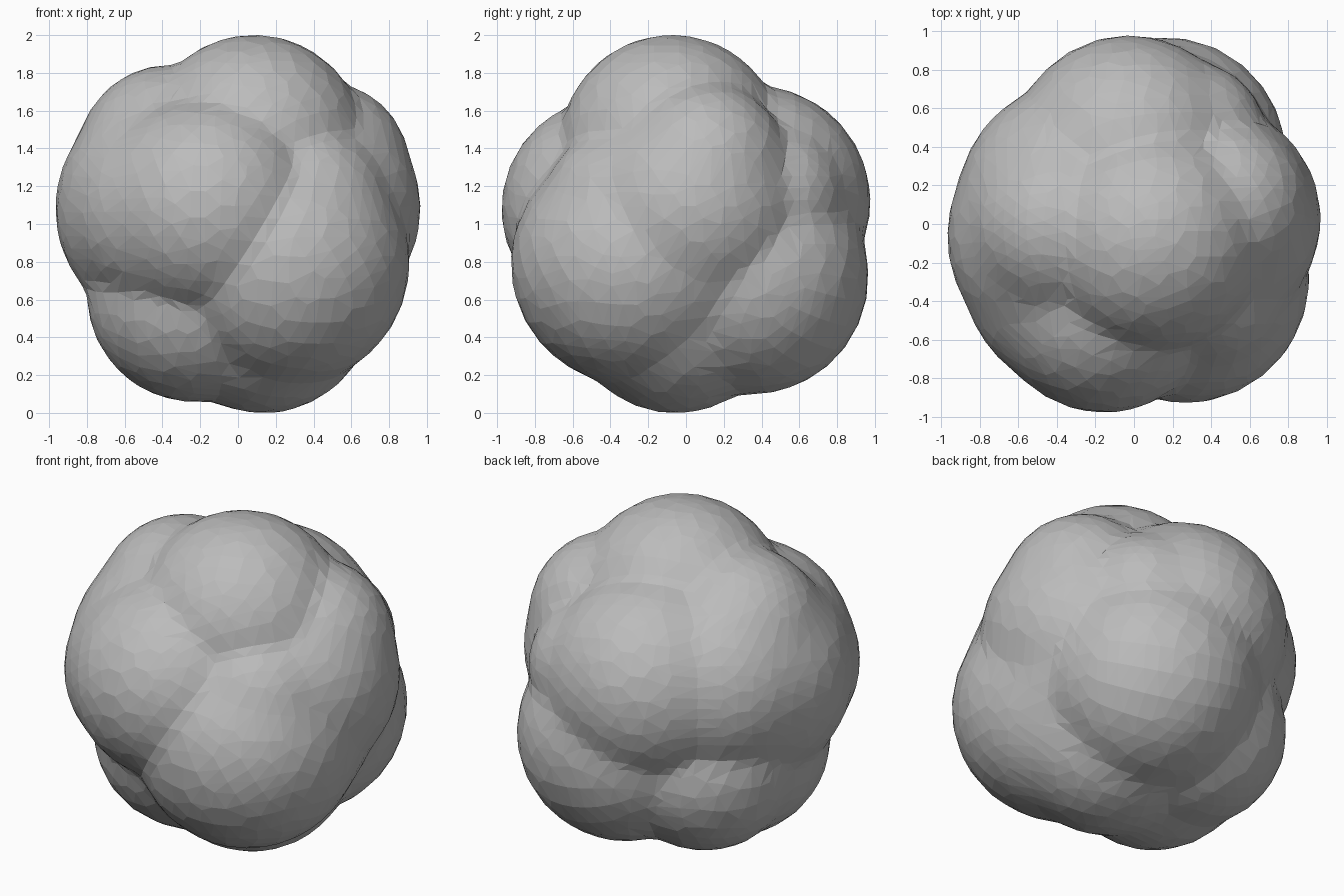
import bpy
import bmesh
import math
from mathutils import Vector

cube = bpy.data.objects.get("Cube")
if cube:
    bpy.data.objects.remove(cube, do_unlink=True)

# Round lumps that make up the boulder: centre (from the core) and radius
LUMPS = {
    "top": ((0.09, -0.07, 0.41), 0.59),
    "left": ((-0.31, -0.06, 0.08), 0.65),
    "left_back": ((-0.30, 0.13, 0.12), 0.60),
    "left_top": ((-0.36, 0.00, 0.36), 0.48),
    "front": ((-0.15, -0.38, 0.08), 0.59),
    "front_left": ((-0.33, -0.30, 0.05), 0.53),
    "front_low": ((0.27, -0.28, -0.21), 0.64),
    "front_side": ((0.36, -0.30, 0.08), 0.45),
    "right": ((0.37, 0.03, 0.08), 0.60),
    "right_top": ((0.46, 0.10, 0.30), 0.45),
    "right_low": ((0.30, -0.08, -0.15), 0.58),
    "back": ((-0.02, 0.37, 0.12), 0.61),
    "back_side": ((0.30, 0.45, 0.14), 0.39),
    "back_low": ((0.17, 0.35, -0.28), 0.62),
    "base": ((0.14, -0.05, -0.42), 0.58),
    "base_front": ((-0.23, -0.10, -0.38), 0.56),
    "base_back": ((-0.26, 0.20, -0.38), 0.53),
}
SHARPNESS = 55


def reach(direction, centre, radius):
    """Distance from the core to the far side of one lump."""
    along = direction.dot(centre)
    inside = radius ** 2 - centre.length_squared + along ** 2
    return along + math.sqrt(inside) if inside > 0 else 0


def surface(direction):
    """Softly blended outline of all the lumps."""
    total = sum(math.exp(SHARPNESS * reach(direction, Vector(c), r))
                for c, r in LUMPS.values())
    return direction * math.log(total) / SHARPNESS


# Lumpy body
bm = bmesh.new()
bmesh.ops.create_icosphere(bm, subdivisions=5, radius=1)
for v in bm.verts:
    v.co = surface(v.co.normalized())

# Centre it and rest it on the ground
lows = Vector([min(v.co[i] for v in bm.verts) for i in range(3)])
highs = Vector([max(v.co[i] for v in bm.verts) for i in range(3)])
middle = (lows + highs) / 2
bmesh.ops.translate(bm, verts=bm.verts, vec=(-middle.x, -middle.y, -lows.z))

mesh = bpy.data.meshes.new("boulder")
bm.to_mesh(mesh)
bm.free()
boulder = bpy.data.objects.new("boulder", mesh)
bpy.context.collection.objects.link(boulder)

# Irregular flat facets
facets = boulder.modifiers.new("facets", "DECIMATE")
facets.ratio = 0.5

# Stone colour
stone = bpy.data.materials.new("grey stone")
stone.use_nodes = True
colour = (0.5, 0.5, 0.5, 1)
stone.diffuse_color = colour
stone.node_tree.nodes["Principled BSDF"].inputs["Base Color"].default_value = colour
mesh.materials.append(stone)
